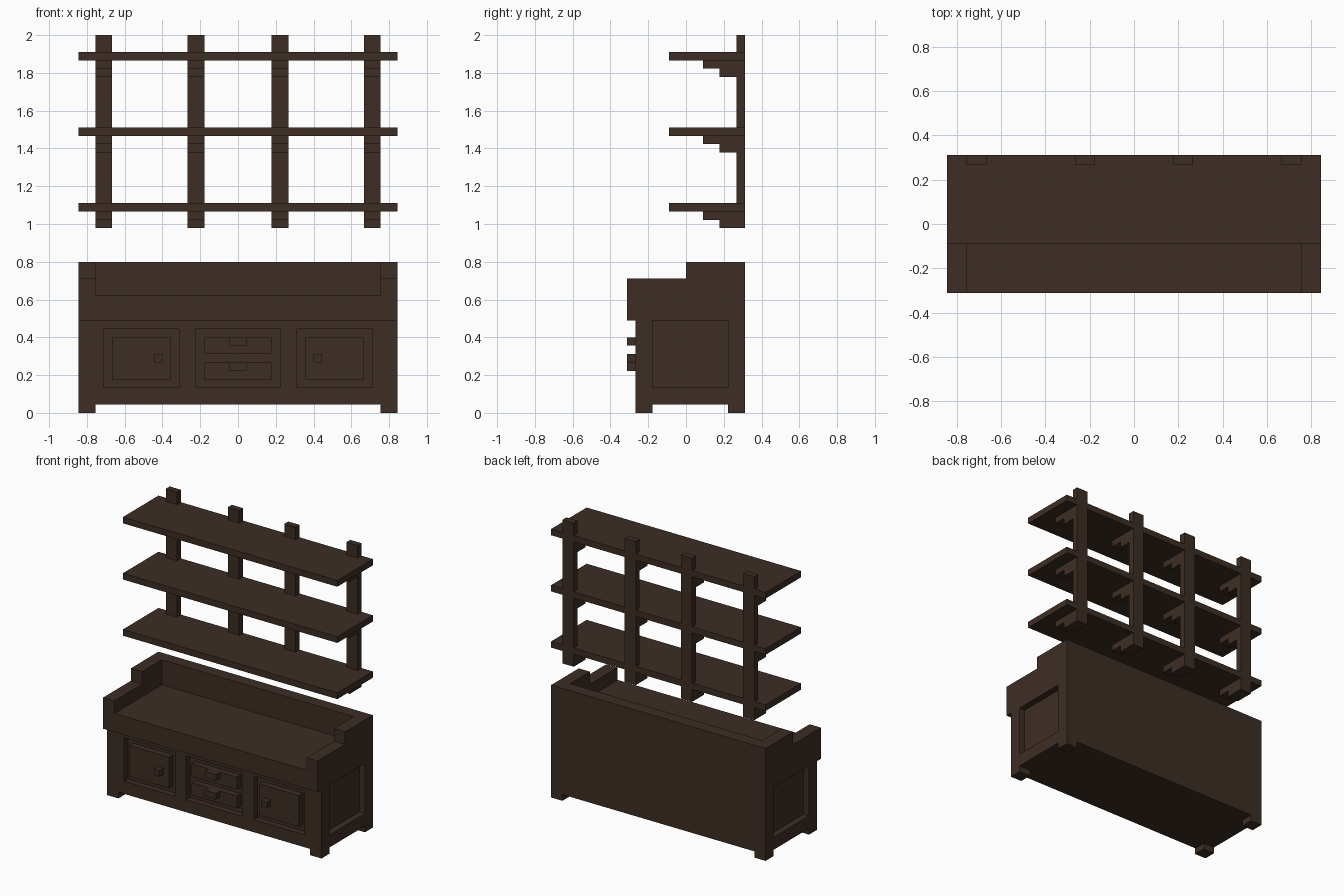
import bpy, bmesh

if "Cube" in bpy.data.objects:
    bpy.data.objects.remove(bpy.data.objects["Cube"])

U = 2 / 45  # the model sits on a grid of 45 units in height

wood = bpy.data.materials.new("dark brown wood")
wood.diffuse_color = (0.046, 0.0265, 0.018, 1)
wood.use_nodes = True
wood.node_tree.nodes["Principled BSDF"].inputs["Base Color"].default_value = wood.diffuse_color


def prism(bm, profile, x0, x1):
    """Extrude a (y, z) outline from x0 to x1, in grid units."""
    verts = [bm.verts.new((x0 * U, y * U, z * U)) for y, z in profile]
    face = bm.faces.new(verts)
    ext = bmesh.ops.extrude_face_region(bm, geom=[face])["geom"]
    moved = [v for v in ext if isinstance(v, bmesh.types.BMVert)]
    bmesh.ops.translate(bm, verts=moved, vec=((x1 - x0) * U, 0, 0))


def make(name, prisms):
    """One object from a list of (profile, x0, x1)."""
    bm = bmesh.new()
    for p in prisms:
        prism(bm, *p)
    bmesh.ops.recalc_face_normals(bm, faces=bm.faces)
    mesh = bpy.data.meshes.new(name)
    bm.to_mesh(mesh)
    bm.free()
    mesh.materials.append(wood)
    ob = bpy.data.objects.new(name, mesh)
    bpy.context.collection.objects.link(ob)
    return ob


def box(x0, x1, y0, y1, z0, z1):
    return ([(y0, z0), (y1, z0), (y1, z1), (y0, z1)], x0, x1)


def both(p):
    """A prism and its mirror image across x = 0."""
    return [p, (p[0], -p[2], -p[1])]


# Cabinet carcass with recessed door, drawer and side panels
carcass = make("cabinet_carcass", [box(-19, 19, -6, 7, 1, 11)])
cutter = make("recess_cutter",
              both(box(7, 16, -8, -5, 3, 10))
              + [box(-5, 5, -8, -5, 3, 10)]
              + both(box(18, 21, -4, 5, 3, 12)))
cutter.hide_render = True
mod = carcass.modifiers.new("recesses", 'BOOLEAN')
mod.operation = 'DIFFERENCE'
mod.solver = 'EXACT'
mod.object = cutter
bpy.context.view_layer.objects.active = carcass
bpy.ops.object.modifier_apply(modifier=mod.name)
bpy.data.objects.remove(cutter)

# Feet
make("feet", both(box(17, 19, -6, -4, 0, 1)) + both(box(17, 19, 5, 7, 0, 1)))

# Doors with knobs, drawers with pulls
make("door_panels", both(box(8, 15, -6, -5, 4, 9)))
make("door_knobs", both(box(9, 10, -7, -6, 6, 7)))
make("drawer_fronts", [box(-4, 4, -6, -5, z, z + 2) for z in (4, 7)])
make("drawer_pulls", [box(-1, 1, -7, -6, z, z + 1) for z in (5, 8)])

# Counter: worktop, stepped side cheeks and back board
make("worktop", [box(-17, 17, -7, 5, 11, 14)])
cheek = [(-7, 11), (7, 11), (7, 18), (0, 18), (0, 16), (-7, 16)]
make("side_cheeks", both((cheek, 17, 19)))
make("back_board", [box(-17, 17, 5, 7, 11, 18)])

# Wall rack: posts, shelves and stepped brackets
make("rack_posts", both(box(15, 17, 6, 7, 22, 45)) + both(box(4, 6, 6, 7, 22, 45)))
for i, z in enumerate((24, 33, 42)):
    make(f"shelf_{i + 1}", [box(-19, 19, -2, 7, z, z + 1)])
    step = [(2, z), (2, z - 1), (4, z - 1), (4, z - 2), (6, z - 2), (6, z)]
    make(f"shelf_brackets_{i + 1}", both((step, 15, 17)) + both((step, 4, 6)))
